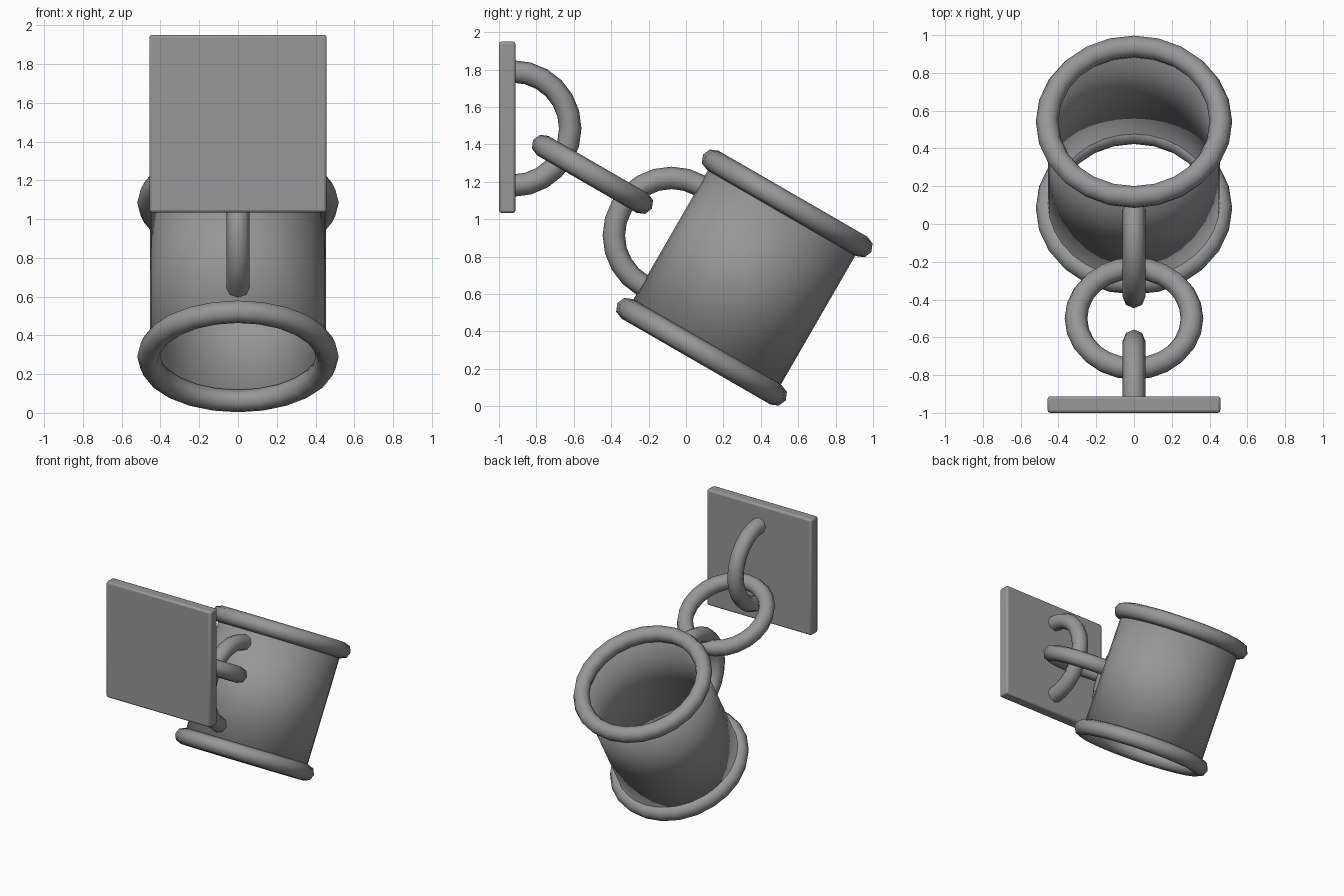
import bpy, bmesh
from math import radians, pi
from mathutils import Matrix

if "Cube" in bpy.data.objects:
    bpy.data.objects.remove(bpy.data.objects["Cube"])

TUBE = 0.06
TILT = Matrix.Rotation(radians(-30), 4, 'X')
CUP = Matrix.Translation((0, 0.312, 0.688)) @ TILT

iron = bpy.data.materials.new("dark_iron")
iron.diffuse_color = (0.31, 0.31, 0.31, 1)
iron.use_nodes = True
iron.node_tree.nodes["Principled BSDF"].inputs["Base Color"].default_value = iron.diffuse_color


def finish(ob, name, angle=50):
    ob.name = name
    ob.data.materials.append(iron)
    bpy.ops.object.select_all(action='DESELECT')
    ob.select_set(True)
    bpy.context.view_layer.objects.active = ob
    bpy.ops.object.shade_smooth_by_angle(angle=radians(angle))


def ring(name, radius, matrix, half=False):
    """Round-section ring about local z; half keeps only the local -y side."""
    bpy.ops.mesh.primitive_torus_add(major_radius=radius, minor_radius=TUBE,
                                     major_segments=24, minor_segments=8)
    ob = bpy.context.object
    if half:
        bm = bmesh.new()
        bm.from_mesh(ob.data)
        bmesh.ops.bisect_plane(bm, geom=bm.verts[:] + bm.edges[:] + bm.faces[:],
                               plane_co=(0, 0, 0), plane_no=(0, 1, 0),
                               dist=1e-4, clear_outer=True)
        bm.to_mesh(ob.data)
        bm.free()
    ob.data.transform(matrix)
    finish(ob, name)


# wall plate with softened edges
bpy.ops.mesh.primitive_cube_add(size=1, location=(0, -0.956, 1.492))
plate = bpy.context.object
plate.scale = (0.915, 0.088, 0.917)
bpy.ops.object.transform_apply(location=False, rotation=False, scale=True)
bevel = plate.modifiers.new("edge", 'BEVEL')
bevel.width = 0.014
bevel.segments = 2
finish(plate, "wall_plate", 30)

# half loop on the plate, standing in the yz plane and facing +y
upright = Matrix.Rotation(pi / 2, 4, 'Y')
ring("plate_loop", 0.305,
     Matrix.Translation((0, -0.924, 1.485)) @ Matrix.Rotation(pi, 4, 'Z') @ upright, half=True)

# free connecting link
ring("chain_link", 0.307, Matrix.Translation((0, -0.5, 1.24)) @ TILT)

# open cuff tube with a thin wall
bpy.ops.mesh.primitive_cylinder_add(vertices=32, radius=0.455, depth=0.916,
                                    end_fill_type='NOTHING')
cuff = bpy.context.object
cuff.data.transform(CUP)
wall = cuff.modifiers.new("wall", 'SOLIDIFY')
wall.thickness = 0.028
wall.offset = -1
finish(cuff, "cuff_tube")

# rolled rims at both ends of the cuff
for name, z in (("upper_rim", 0.458), ("lower_rim", -0.458)):
    ring(name, 0.46, CUP @ Matrix.Translation((0, 0, z)))

# half loop on the cuff wall
ring("cuff_loop", 0.308, CUP @ Matrix.Translation((0, -0.45, 0)) @ upright, half=True)
